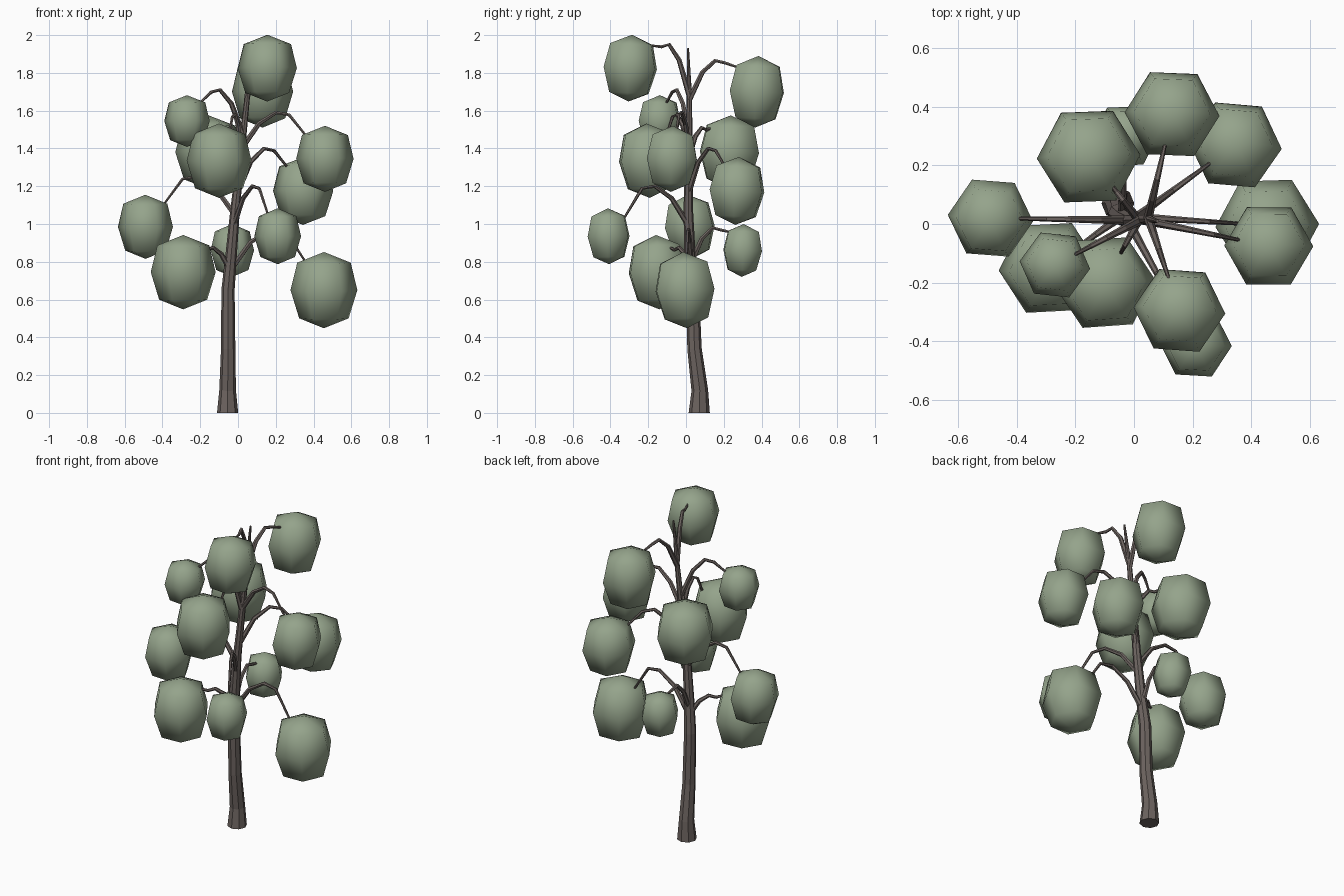
import bpy, bmesh, math, random
from mathutils import Vector, Matrix

random.seed(4)
cube = bpy.data.objects.get("Cube")
if cube:
    bpy.data.objects.remove(cube)


def material(name, rgb):
    m = bpy.data.materials.new(name)
    m.use_nodes = True
    m.diffuse_color = (*rgb, 1)
    m.node_tree.nodes["Principled BSDF"].inputs["Base Color"].default_value = (*rgb, 1)
    return m


bark = material("grey brown bark", (0.15, 0.125, 0.115))
foliage = material("sage green foliage", (0.30, 0.37, 0.26))


def finish(bm, name, mat, smooth):
    bmesh.ops.recalc_face_normals(bm, faces=bm.faces)
    mesh = bpy.data.meshes.new(name)
    bm.to_mesh(mesh)
    bm.free()
    mesh.materials.append(mat)
    for p in mesh.polygons:
        p.use_smooth = smooth
    obj = bpy.data.objects.new(name, mesh)
    bpy.context.collection.objects.link(obj)
    return obj


def bridge(bm, a, b):
    n = len(a)
    for i in range(n):
        bm.faces.new((a[i], a[(i + 1) % n], b[(i + 1) % n], b[i]))


def tube(name, points, radii, sides, level_ends=False):
    """Sweep a polygon along a path, narrowing by the radii."""
    bm = bmesh.new()
    pts = [Vector(p) for p in points]
    rings = []
    side = (pts[-1] - pts[0]).cross(Vector((0, 0, 1)))
    if level_ends or side.length < 0.01:
        side = Vector((0, 1, 0))
    for i, (p, r) in enumerate(zip(pts, radii)):
        t = (pts[min(i + 1, len(pts) - 1)] - pts[max(i - 1, 0)]).normalized()
        if level_ends and i == 0:
            t = Vector((0, 0, 1))
        u = (side - t * side.dot(t)).normalized()
        v = t.cross(u)
        rings.append([bm.verts.new(p + r * (math.cos(a) * u + math.sin(a) * v))
                      for a in (math.tau * k / sides for k in range(sides))])
    for a, b in zip(rings, rings[1:]):
        bridge(bm, a, b)
    bm.faces.new(rings[0])
    bm.faces.new(rings[-1])
    return finish(bm, name, bark, False)


def leaf_cluster(name, centre, radius, half_height):
    """Six-sided rounded clump with a fuller crown than underside."""
    bm = bmesh.new()
    rings = []
    for level, width in ((-0.74, 0.74), (0, 1), (0.72, 0.8)):
        rings.append([bm.verts.new((radius * width * math.cos(a), radius * width * math.sin(a),
                                    half_height * level))
                      for a in (math.tau * k / 6 for k in range(6))])
    for a, b in zip(rings, rings[1:]):
        bridge(bm, a, b)
    for ring, z in ((rings[0], -half_height), (rings[-1], half_height)):
        pole = bm.verts.new((0, 0, z))
        for i in range(6):
            bm.faces.new((ring[i], ring[(i + 1) % 6], pole))
    turn = Matrix.Rotation(math.radians(random.uniform(-7, 5)), 4, "Z")
    tilt = Matrix.Rotation(math.radians(random.uniform(-4, 4)), 4, "X")
    bm.transform(Matrix.Translation(centre) @ turn @ tilt)
    return finish(bm, name, foliage, True)


# Trunk: x, y, z, radius
trunk = [(-.055, .07, 0, .056), (-.055, .073, .12, .044), (-.052, .045, .34, .038),
         (-.053, .035, .65, .035), (-.035, .02, .85, .03), (-.015, .012, 1.08, .025),
         (.015, .015, 1.36, .02), (.05, .018, 1.68, .014), (.08, .01, 1.93, .006)]
tube("trunk", [p[:3] for p in trunk], [p[3] for p in trunk], 8, True)


def on_trunk(z):
    for a, b in zip(trunk, trunk[1:]):
        if a[2] <= z <= b[2]:
            return Vector(a[:3]).lerp(Vector(b[:3]), (z - a[2]) / (b[2] - a[2]))


# Clusters: centre, radius, half height, branch root height, branch peak height, reach
clusters = [
    ((.155, -.295, 1.825), .157, .177, 1.68, 1.95, .65),
    ((.13, .375, 1.70), .162, .19, 1.66, 1.865, .72),
    ((-.27, -.14, 1.545), .121, .137, 1.47, 1.71, .78),
    ((-.10, -.20, 1.335), .172, .197, 1.38, 1.58, .55),
    ((-.155, .23, 1.38), .177, .195, 1.36, 1.51, .6),
    ((.46, -.075, 1.345), .152, .175, 1.40, 1.59, .78),
    ((.345, .27, 1.175), .16, .18, 1.16, 1.40, .77),
    ((-.49, .02, .985), .146, .17, 1.05, 1.25, .8),
    ((-.29, -.15, .745), .172, .197, .76, .875, .68),
    ((-.03, .30, .86), .115, .14, .79, .98, .8),
    ((.21, -.41, .935), .124, .148, .99, 1.2, .8),
    ((.455, -.005, .65), .177, .202, .75, .97, .82),
]
for i, (c, r, h, root_z, peak, reach) in enumerate(clusters, 1):
    leaf_cluster(f"leaf_cluster_{i}", c, r, h)
    # Arching branch that droops into its cluster
    root = on_trunk(root_z)
    tip = root.lerp(Vector(c), reach)
    tip.z = c[2] + h * 0.68
    path = [root]
    for f, z in ((.27, root_z + .7 * (peak - root_z)), (.53, peak), (.73, peak - .012)):
        p = root.lerp(tip, f)
        p.z = z
        path.append(p)
    tube(f"branch_{i}", path + [tip], (.016, .013, .0105, .009, .006), 6)
